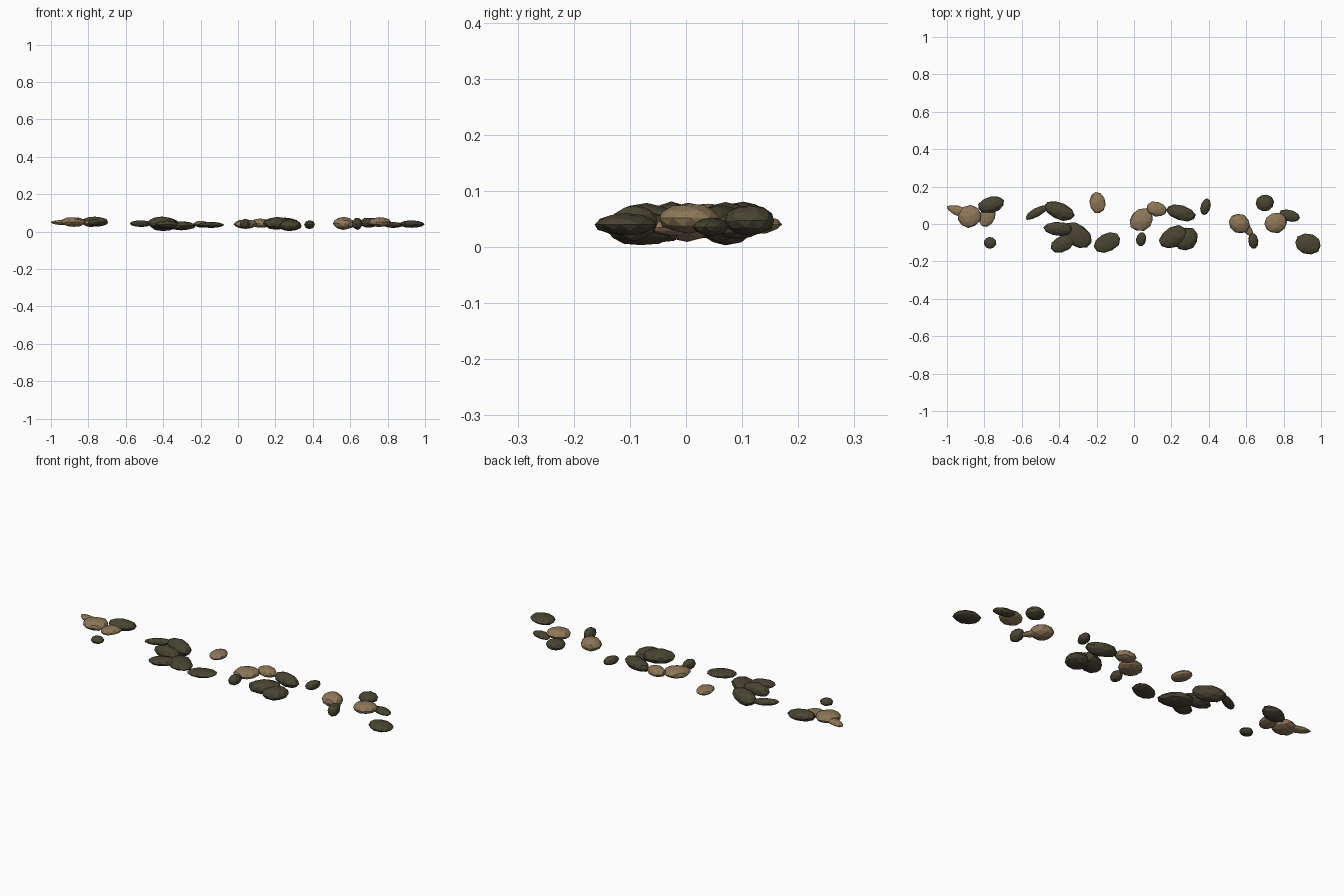
import bpy, bmesh, math, random
from mathutils import Matrix, Vector

random.seed(4)


def material(name, rgb):
    m = bpy.data.materials.new(name)
    m.diffuse_color = (*rgb, 1)
    return m


DARK = material("dark olive stone", (0.067, 0.059, 0.033))
TAN = material("tan stone", (0.27, 0.185, 0.10))


def pebble(name, mat, x, y, rx, ry, angle, z0, z1):
    """Flattened, slightly lumpy low-poly stone lying between z0 and z1."""
    bm = bmesh.new()
    bmesh.ops.create_icosphere(bm, subdivisions=2, radius=1)
    spin = Matrix.Rotation(random.uniform(0, 6.28), 3, 'Z')
    for v in bm.verts:
        v.co = spin @ v.co * random.uniform(0.95, 1.04)
    size = Matrix.Diagonal((rx, ry, (z1 - z0) / 2, 1))
    turn = Matrix.Rotation(math.radians(angle), 4, 'Z')
    place = Matrix.Translation(Vector((x, y, (z0 + z1) / 2)))
    bm.transform(place @ turn @ size)
    mesh = bpy.data.meshes.new(name)
    bm.to_mesh(mesh)
    bm.free()
    mesh.materials.append(mat)
    bpy.context.collection.objects.link(bpy.data.objects.new(name, mesh))


# Stones: x, y, half length, half width, turn in degrees, bottom, top
tan_stones = [
    (-.93, .066, .075, .027, -20, .035, .063),
    (-.88, .040, .066, .060, 20, .025, .078),
    (-.785, .040, .060, .043, 70, .025, .062),
    (-.195, .113, .058, .042, 100, .022, .058),
    (.04, .022, .068, .058, 40, .015, .065),
    (.12, .080, .056, .040, -12, .020, .070),
    (.565, .002, .058, .052, -30, .010, .078),
    (.60, -.022, .055, .022, -50, .020, .050),
    (.757, .005, .062, .054, 20, .025, .078),
]
dark_stones = [
    (-.765, .103, .073, .043, 14, .025, .080),
    (-.77, -.100, .034, .032, 0, .030, .066),
    (-.52, .062, .068, .024, 30, .025, .060),
    (-.40, .070, .086, .046, -22, .004, .080),
    (-.405, -.026, .078, .038, -5, .015, .080),
    (-.38, -.105, .068, .044, 25, .018, .060),
    (-.305, -.060, .088, .060, -35, .008, .056),
    (-.145, -.100, .076, .050, 25, .020, .052),
    (.25, .060, .083, .040, -16, .010, .076),
    (.038, -.082, .039, .027, 80, .015, .068),
    (.21, -.070, .083, .054, 30, .010, .078),
    (.277, -.080, .068, .060, 40, .002, .065),
    (.383, .093, .046, .027, 75, .015, .060),
    (.638, -.092, .042, .027, 95, .010, .075),
    (.70, .113, .049, .046, 20, .020, .075),
    (.83, .045, .057, .031, -15, .020, .052),
    (.93, -.107, .070, .055, -12, .020, .060),
]
for i, s in enumerate(tan_stones, 1):
    pebble(f"tan_pebble_{i}", TAN, *s)
for i, s in enumerate(dark_stones, 1):
    pebble(f"dark_pebble_{i}", DARK, *s)
